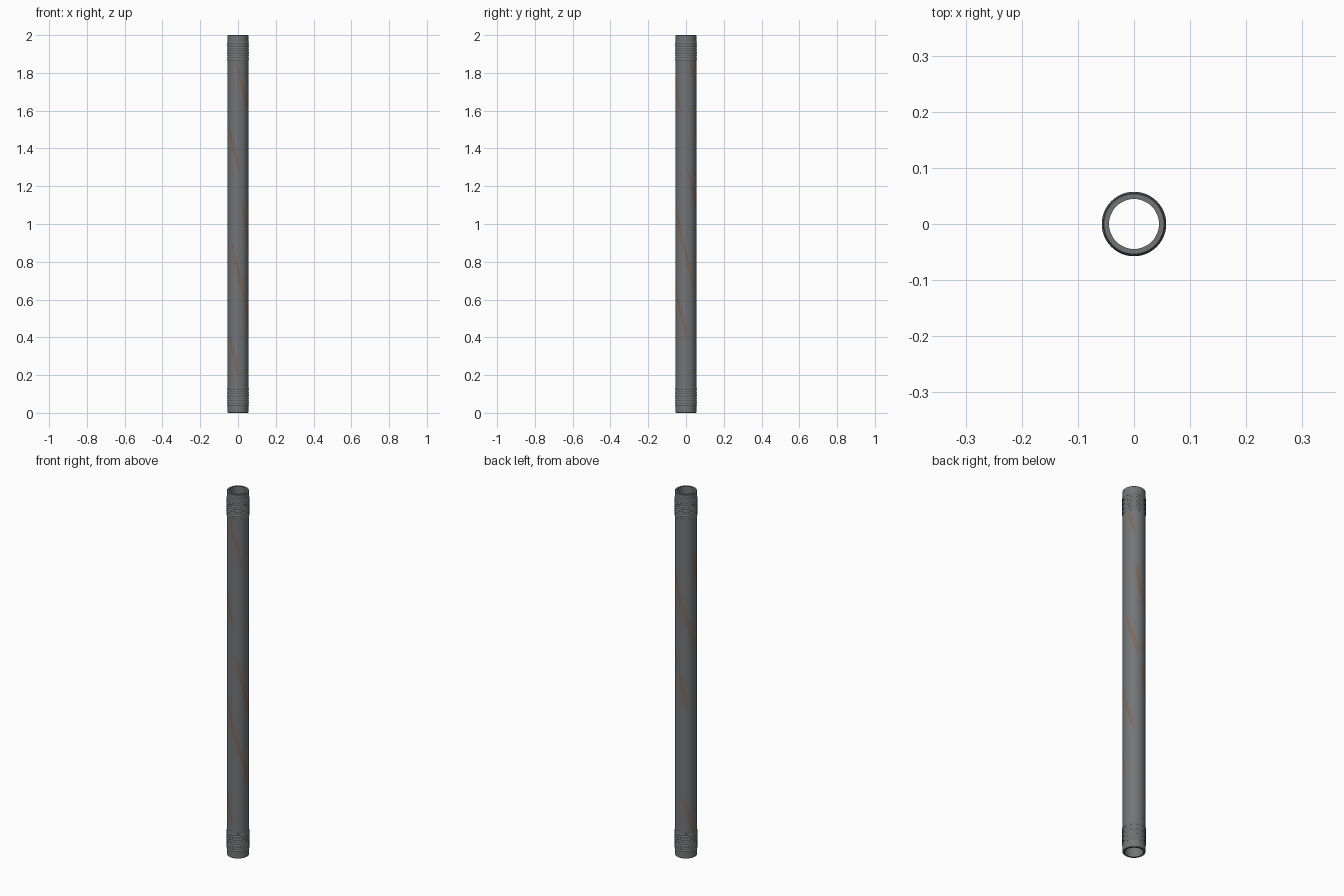
import bpy, bmesh, math

if "Cube" in bpy.data.objects:
    bpy.data.objects.remove(bpy.data.objects["Cube"])

R, R_IN, H = 0.055, 0.0445, 2.0
SEG = 48


def material(name, rgb):
    m = bpy.data.materials.new(name)
    m.diffuse_color = (*rgb, 1)
    m.use_nodes = True
    m.node_tree.nodes["Principled BSDF"].inputs["Base Color"].default_value = m.diffuse_color
    return m


steel = material("dark_steel", (0.17, 0.175, 0.18))
rust = material("rust", (0.21, 0.14, 0.10))


def make(name, verts, faces, mat):
    me = bpy.data.meshes.new(name)
    me.from_pydata(verts, [], faces)
    me.materials.append(mat)
    ob = bpy.data.objects.new(name, me)
    bpy.context.collection.objects.link(ob)
    bpy.ops.object.select_all(action='DESELECT')
    bpy.context.view_layer.objects.active = ob
    ob.select_set(True)
    bpy.ops.object.shade_smooth_by_angle(angle=math.radians(35))
    return ob


def lathe(name, profile, mat):
    # closed (radius, z) profile spun around z
    n = len(profile)
    verts = [(r * math.cos(a), r * math.sin(a), z)
             for a in (2 * math.pi * i / SEG for i in range(SEG)) for r, z in profile]
    faces = [(i * n + j, (i + 1) % SEG * n + j,
              (i + 1) % SEG * n + (j + 1) % n, i * n + (j + 1) % n)
             for i in range(SEG) for j in range(n)]
    return make(name, verts, faces, mat)


# hollow pipe with slightly bevelled rims
b = 0.0015
lathe("pipe_body", [(R_IN, 0), (R - b, 0), (R, b), (R, H - b), (R - b, H), (R_IN, H)], steel)

# thread ridges near both ends
for end in ("bottom", "top"):
    for k in range(8):
        d = 0.042 + k * 0.0125
        z = d if end == "bottom" else H - d
        ring = [(R - 0.002, z - 0.0045), (R + 0.0005, z - 0.0045), (R + 0.002, z - 0.002),
                (R + 0.0025, z), (R + 0.002, z + 0.002), (R + 0.0005, z + 0.0045),
                (R - 0.002, z + 0.0045)]
        lathe(f"{end}_thread_{k + 1}", ring, steel)


# tapered helical rust streaks: top z, bottom z, start and end angle from the front
streaks = [
    (1.86, 1.58, -10, 62), (1.56, 1.27, -65, 10), (1.12, 0.86, 18, 85),
    (0.92, 0.50, -42, 62), (0.42, 0.18, -50, 5), (1.30, 1.05, 95, 170),
    (1.00, 0.64, 45, 142), (0.60, 0.38, 50, 95), (1.45, 1.14, 183, 265),
    (1.04, 0.81, 178, 222), (1.70, 1.45, 255, 290), (0.34, 0.12, 200, 260),
    (1.87, 1.74, 112, 146), (1.58, 1.35, 148, 187),
]
verts, faces = [], []
STEPS, ACROSS = 24, 4
for z0, z1, a0, a1 in streaks:
    base = len(verts)
    for i in range(STEPS + 1):
        t = i / STEPS
        half = 10 * math.sin(math.pi * (0.03 + 0.94 * t)) ** 0.8
        for j in range(ACROSS + 1):
            a = math.radians(a0 + (a1 - a0) * t + half * (2 * j / ACROSS - 1))
            r = R + 0.0004
            verts.append((r * math.sin(a), -r * math.cos(a), z0 + (z1 - z0) * t))
    w = ACROSS + 1
    for i in range(STEPS):
        for j in range(ACROSS):
            p = base + i * w + j
            faces.append((p, p + w, p + w + 1, p + 1))
make("rust_streaks", verts, faces, rust)
